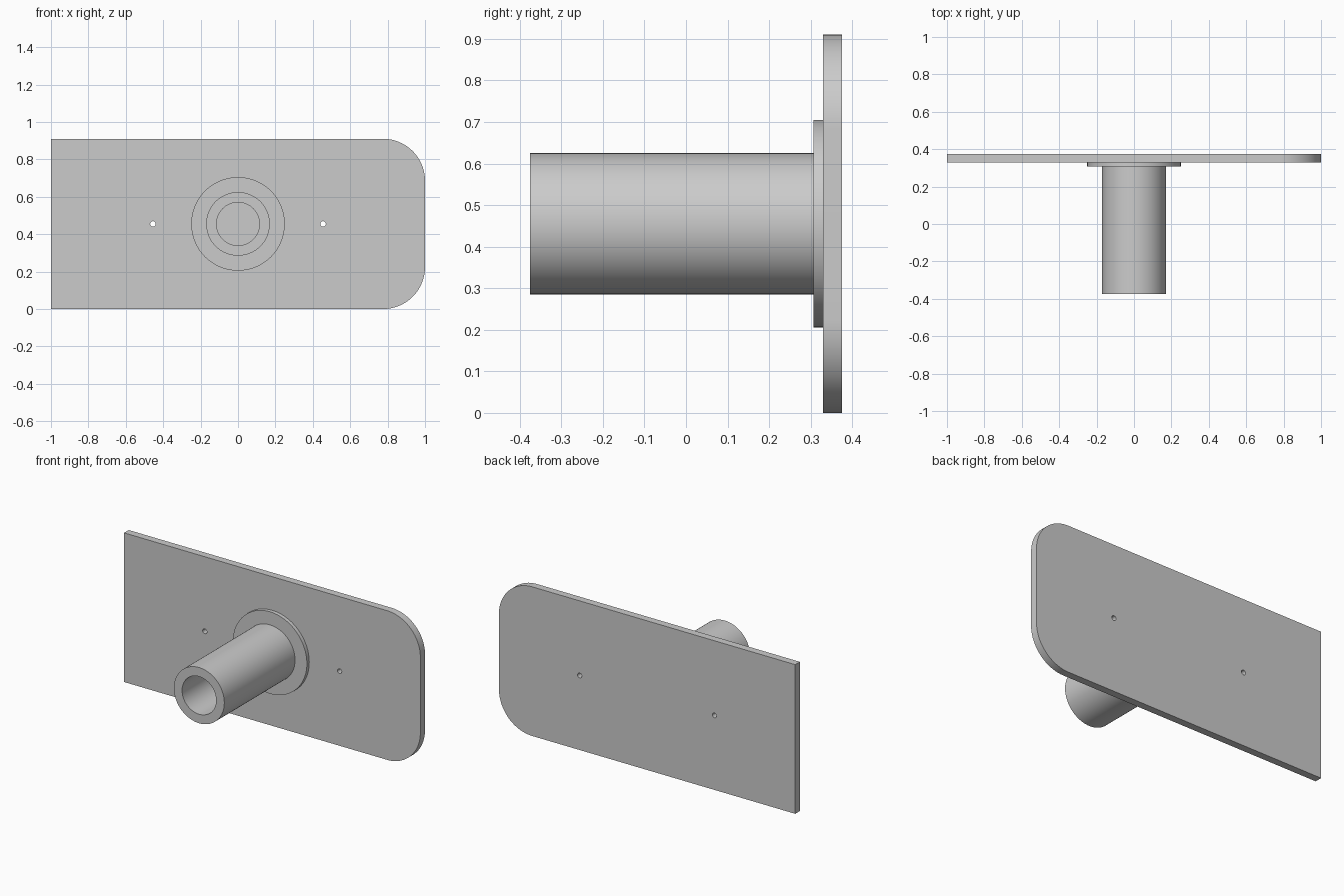
import bpy
import bmesh
from math import cos, sin, pi, radians
from mathutils import Vector

cube = bpy.data.objects.get("Cube")
if cube:
    bpy.data.objects.remove(cube, do_unlink=True)

CENTRE_Z = 0.455
FRONT, FLANGE_FRONT, PLATE_FRONT, BACK = -0.375, 0.307, 0.33, 0.375

grey = bpy.data.materials.new("plain grey")
grey.use_nodes = True
grey.diffuse_color = (0.6, 0.6, 0.6, 1)
grey.node_tree.nodes["Principled BSDF"].inputs["Base Color"].default_value = grey.diffuse_color


def arc(x, z, radius, start, end, steps):
    """Points of an arc, end point included."""
    angles = [start + (end - start) * i / steps for i in range(steps + 1)]
    return [(x + radius * cos(a), z + radius * sin(a)) for a in angles]


def circle(x, z, radius, steps=96):
    return arc(x, z, radius, 0, 2 * pi, steps)[:-1]


def slab(name, loops, y_start, y_end):
    """Fill an outline with holes and extrude it along y."""
    bm = bmesh.new()
    edges = []
    for loop in loops:
        verts = [bm.verts.new((x, y_start, z)) for x, z in loop]
        edges += [bm.edges.new((a, b)) for a, b in zip(verts, verts[1:] + verts[:1])]
    bmesh.ops.triangle_fill(bm, edges=edges, use_beauty=True, normal=(0, -1, 0))
    extruded = bmesh.ops.extrude_face_region(bm, geom=bm.faces[:])["geom"]
    moved = [g for g in extruded if isinstance(g, bmesh.types.BMVert)]
    bmesh.ops.translate(bm, verts=moved, vec=Vector((0, y_end - y_start, 0)))
    bmesh.ops.recalc_face_normals(bm, faces=bm.faces[:])
    mesh = bpy.data.meshes.new(name)
    bm.to_mesh(mesh)
    bm.free()
    mesh.materials.append(grey)
    obj = bpy.data.objects.new(name, mesh)
    bpy.context.collection.objects.link(obj)
    bpy.ops.object.select_all(action="DESELECT")
    obj.select_set(True)
    bpy.context.view_layer.objects.active = obj
    bpy.ops.object.shade_smooth_by_angle(angle=radians(30))


# Mounting plate: square corners on one end, rounded on the other, two screw holes
top, corner = 2 * CENTRE_Z, 0.225
outline = [(-1, top), (-1, 0)]
outline += arc(1 - corner, corner, corner, -pi / 2, 0, 24)
outline += arc(1 - corner, top - corner, corner, 0, pi / 2, 24)
screw_holes = [circle(side * 0.455, CENTRE_Z, 0.0145, 24) for side in (-1, 1)]
slab("mounting_plate", [outline] + screw_holes, PLATE_FRONT, BACK)

# Flange ring around the foot of the tube
outer, wall, bore = (circle(0, CENTRE_Z, r) for r in (0.25, 0.17, 0.115))
slab("flange", [outer, wall], FLANGE_FRONT, PLATE_FRONT)

# Hollow tube reaching forward from the plate
slab("tube", [wall, bore], FRONT, PLATE_FRONT)
